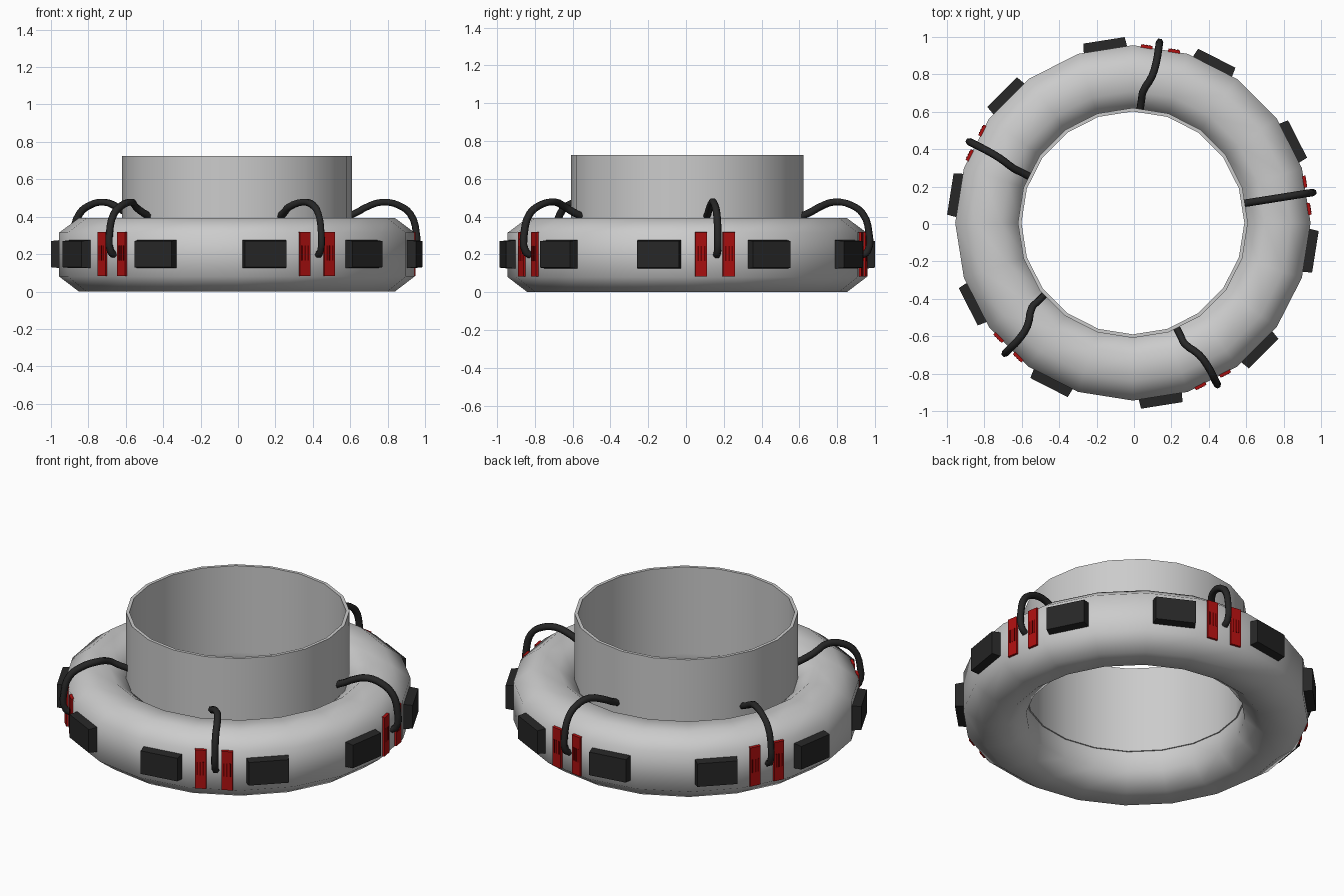
import bpy, bmesh, math
from mathutils import Matrix, Vector

if "Cube" in bpy.data.objects:
    bpy.data.objects.remove(bpy.data.objects["Cube"])

CENTRE = Vector((-0.006, 0.006, 0))
SIDES = 20
FACET_R = 0.95 * math.cos(math.pi / SIDES)


def material(name, colour):
    m = bpy.data.materials.new(name)
    m.diffuse_color = (*colour, 1)
    m.use_nodes = True
    m.node_tree.nodes["Principled BSDF"].inputs["Base Color"].default_value = m.diffuse_color
    return m


black = material("black_rubber", (0.02, 0.02, 0.02))
red = material("red_paint", (0.42, 0.005, 0.005))
dark_red = material("dark_red", (0.16, 0.0, 0.0))


def finish(name, bm, mat=None, smooth=None):
    bmesh.ops.recalc_face_normals(bm, faces=bm.faces)
    me = bpy.data.meshes.new(name)
    bm.to_mesh(me)
    bm.free()
    ob = bpy.data.objects.new(name, me)
    bpy.context.collection.objects.link(ob)
    ob.location = CENTRE
    if mat:
        me.materials.append(mat)
    if smooth:
        bpy.ops.object.select_all(action='DESELECT')
        ob.select_set(True)
        bpy.context.view_layer.objects.active = ob
        bpy.ops.object.shade_smooth_by_angle(angle=math.radians(smooth))
    return ob


def revolve(name, profile, smooth):
    """Closed (radius, z) profile turned around the z axis."""
    bm = bmesh.new()
    rings = []
    for i in range(SIDES):
        a = 2 * math.pi * i / SIDES
        rings.append([bm.verts.new((r * math.cos(a), r * math.sin(a), z)) for r, z in profile])
    n = len(profile)
    for i in range(SIDES):
        p, q = rings[i], rings[(i + 1) % SIDES]
        for j in range(n):
            k = (j + 1) % n
            bm.faces.new((p[j], q[j], q[k], p[k]))
    return finish(name, bm, None, smooth)


def block(bm, angle, r0, r1, t, width, z0, z1, taper=0.0):
    """Box standing on a facet: radial depth r0..r1, tangential centre t."""
    rot = Matrix.Rotation(math.radians(angle), 4, 'Z')
    res = bmesh.ops.create_cube(bm, size=1)
    for v in res["verts"]:
        s = taper if v.co.x > 0 else 0
        x = r1 if v.co.x > 0 else r0
        y = t + math.copysign(width / 2 - s, v.co.y)
        z = z1 - s if v.co.z > 0 else z0 + s
        v.co = rot @ Vector((x, y, z))


# Ring body with octagonal section, and the upright collar seated in it
revolve("ring_body", [(0.95, 0.08), (0.95, 0.315), (0.845, 0.393), (0.705, 0.393),
                      (0.603, 0.315), (0.603, 0.08), (0.705, 0.0), (0.845, 0.0)], 60)
revolve("collar", [(0.615, 0.2), (0.615, 0.725), (0.596, 0.725), (0.596, 0.2)], 30)

# Black pads on every other facet
for i in range(10):
    bm = bmesh.new()
    block(bm, 27 + 36 * i, FACET_R - 0.02, 0.988, 0, 0.238, 0.123, 0.277, 0.007)
    finish(f"pad_{i + 1}", bm, black)

# Paired red brackets with dark slots, and a cable arching over to the collar
inner_offsets = [0.01, 0.057, 0.03, -0.062, -0.047]
cable_path = [(0.935, 0.195), (0.965, 0.215), (0.972, 0.32), (0.94, 0.415), (0.88, 0.46),
              (0.79, 0.478), (0.70, 0.45), (0.655, 0.425), (0.60, 0.40)]
for g, off in enumerate(inner_offsets):
    ang = 9 + 72 * g
    plates, slots = bmesh.new(), bmesh.new()
    for t in (-0.074, 0.074):
        block(plates, ang, FACET_R - 0.02, FACET_R + 0.012, t, 0.068, 0.08, 0.32, 0.003)
        for s in (-0.017, 0, 0.017):
            block(slots, ang, FACET_R, FACET_R + 0.014, t + s, 0.008, 0.165, 0.245)
    finish(f"brackets_{g + 1}", plates, red)
    finish(f"bracket_slots_{g + 1}", slots, dark_red)

    cu = bpy.data.curves.new(f"cable_{g + 1}", 'CURVE')
    cu.dimensions = '3D'
    cu.bevel_depth = 0.02
    cu.bevel_resolution = 1
    cu.resolution_u = 3
    cu.use_fill_caps = True
    sp = cu.splines.new('BEZIER')
    sp.bezier_points.add(len(cable_path) - 1)
    rot = Matrix.Rotation(math.radians(ang), 3, 'Z')
    for bp, (r, z) in zip(sp.bezier_points, cable_path):
        f = min(1, max(0, (0.82 - r) / 0.12))
        bp.co = rot @ Vector((r, 0.01 * (1 - f) + off * f, z))
        bp.handle_left_type = bp.handle_right_type = 'AUTO'
    cu.materials.append(black)
    ob = bpy.data.objects.new(f"cable_{g + 1}", cu)
    ob.location = CENTRE
    bpy.context.collection.objects.link(ob)
